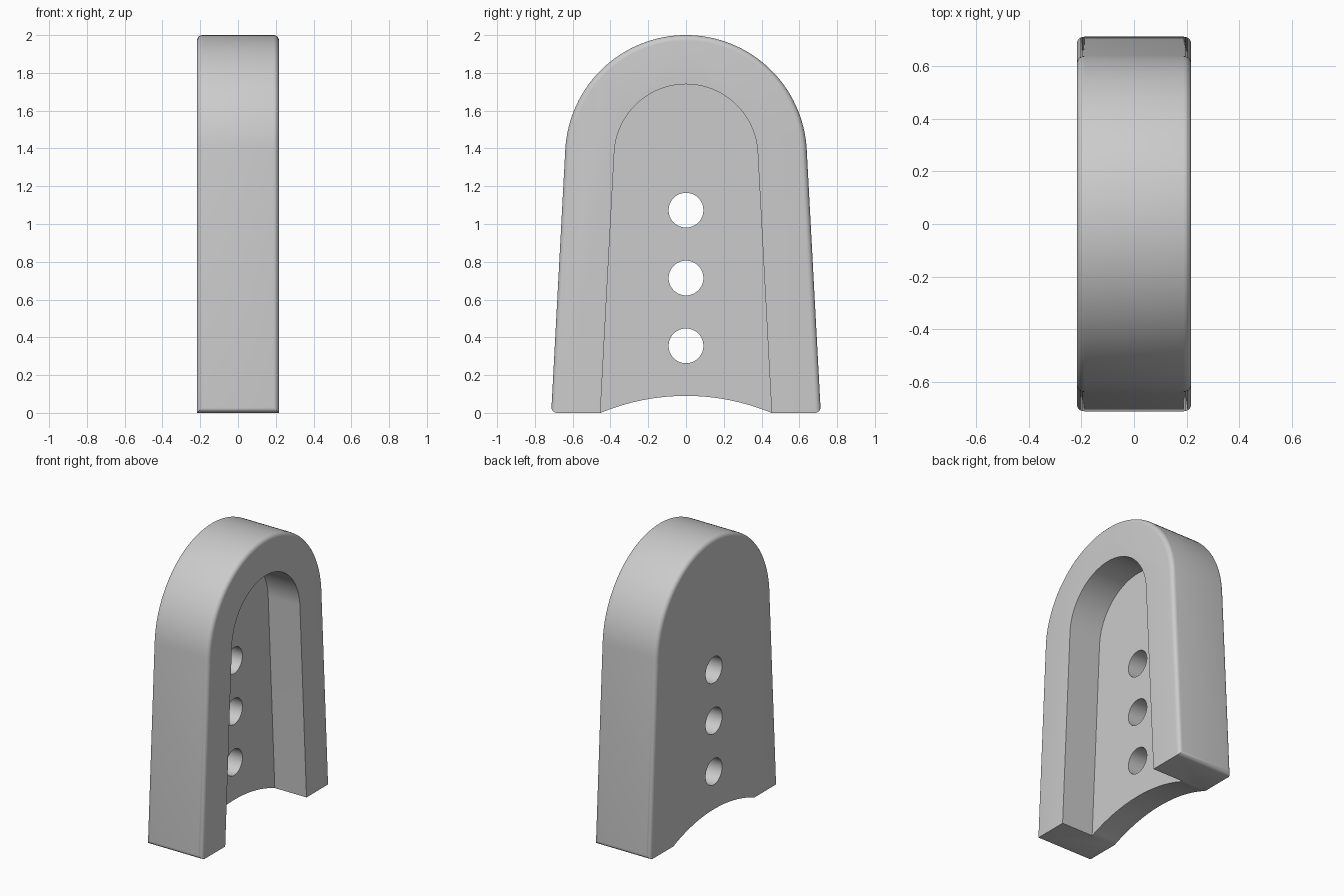
import bpy, bmesh, math

if "Cube" in bpy.data.objects:
    bpy.data.objects.remove(bpy.data.objects["Cube"])

HALF = 0.2175      # half thickness along x
FLOOR = -0.03      # x of the recess floor
CENTRE_Z = 1.36    # centre of the arched top
TAPER = math.radians(3.06)


def arch(radius, bottom, steps=64):
    """Arch outline in (y, z): round top running into slightly flared legs."""
    pts = []
    for i in range(steps + 1):
        a = TAPER + (math.pi - 2 * TAPER) * i / steps
        pts.append((radius * math.cos(a), CENTRE_Z + radius * math.sin(a)))
    y, z = pts[0]
    foot = y + (z - bottom) * math.tan(TAPER)
    return [(foot, bottom)] + pts + [(-foot, bottom)]


def extrude(name, outline, x0, x1):
    """Solid made by sweeping a (y, z) outline from x0 to x1."""
    bm = bmesh.new()
    face = bm.faces.new([bm.verts.new((x0, y, z)) for y, z in outline])
    new = bmesh.ops.extrude_face_region(bm, geom=[face])["geom"]
    for v in new:
        if isinstance(v, bmesh.types.BMVert):
            v.co.x = x1
    bmesh.ops.recalc_face_normals(bm, faces=bm.faces)
    me = bpy.data.meshes.new(name)
    bm.to_mesh(me)
    bm.free()
    ob = bpy.data.objects.new(name, me)
    bpy.context.collection.objects.link(ob)
    return ob


# Body: outer arch with a shallow curved underside between the legs
half_chord, rise = 0.452, 0.09
R = (half_chord ** 2 + rise ** 2) / (2 * rise)
sweep = math.asin(half_chord / R)
underside = []
for i in range(33):
    a = -sweep + 2 * sweep * i / 32
    z = 0 if i in (0, 32) else rise - R + R * math.cos(a)
    underside.append((R * math.sin(a), z))
body = extrude("arched_block", arch(0.64, 0) + underside, -HALF, HALF)

# Rounded outer rims and outer foot edges
bm = bmesh.new()
bm.from_mesh(body.data)
edges = []
for e in bm.edges:
    a, b = (v.co for v in e.verts)
    across = abs(a.x - b.x) > 0.1
    if across:
        if a.z < 0.001 and abs(a.y) > 0.6:
            edges.append(e)
    elif max(a.z, b.z) > 0.5:
        edges.append(e)
bmesh.ops.bevel(bm, geom=edges, offset=0.03, offset_type='OFFSET', segments=5,
                profile=0.5, affect='EDGES', clamp_overlap=False)
bmesh.ops.recalc_face_normals(bm, faces=bm.faces)
bm.to_mesh(body.data)
bm.free()

# Recess on the right side, open at the bottom, and three through holes
cutters = [extrude("recess_cutter", arch(0.38, -0.2), FLOOR, 0.5)]
for z in (0.355, 0.714, 1.073):
    ring = [(0.092 * math.cos(math.tau * i / 48), z + 0.092 * math.sin(math.tau * i / 48))
            for i in range(48)]
    cutters.append(extrude("hole_cutter", ring, -0.5, 0.5))

bpy.context.view_layer.objects.active = body
for cutter in cutters:
    mod = body.modifiers.new("cut", 'BOOLEAN')
    mod.operation = 'DIFFERENCE'
    mod.solver = 'EXACT'
    mod.object = cutter
    bpy.ops.object.modifier_apply(modifier=mod.name)
    bpy.data.objects.remove(cutter)

# Single grey colour, smooth curves with crisp edges
grey = bpy.data.materials.new("light_grey")
grey.diffuse_color = (0.6, 0.6, 0.6, 1)
grey.use_nodes = True
grey.node_tree.nodes["Principled BSDF"].inputs["Base Color"].default_value = grey.diffuse_color
body.data.materials.clear()
body.data.materials.append(grey)
bpy.ops.object.select_all(action='DESELECT')
body.select_set(True)
bpy.ops.object.shade_smooth_by_angle(angle=math.radians(30))
